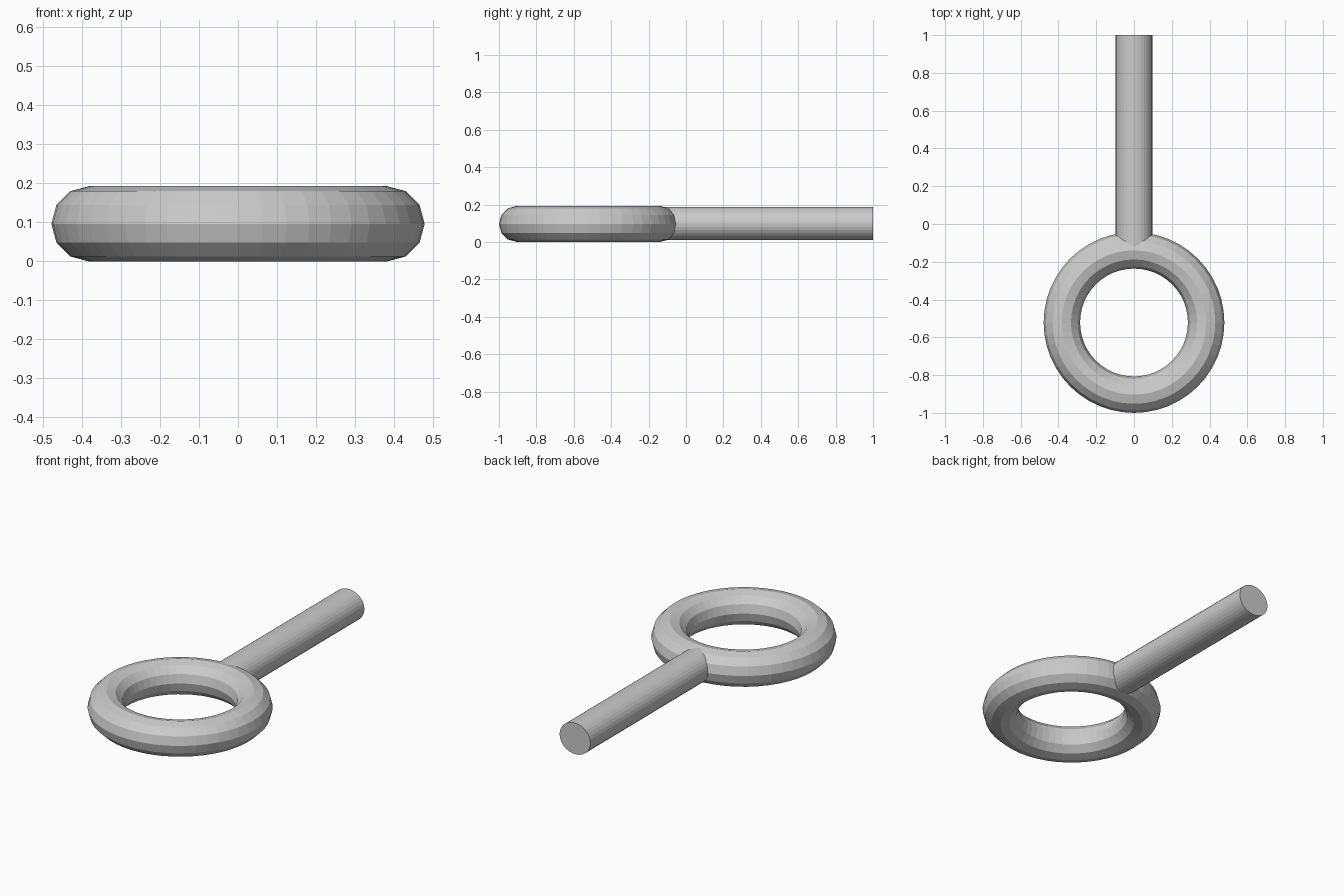
import bpy
from math import pi

if "Cube" in bpy.data.objects:
    bpy.data.objects.remove(bpy.data.objects["Cube"])

# Ring lying flat, faceted
bpy.ops.mesh.primitive_torus_add(
    major_radius=0.382, minor_radius=0.0965,
    major_segments=48, minor_segments=12,
    location=(0, -0.5215, 0.0965))
ring = bpy.context.object
ring.name = "ring"
bpy.ops.object.shade_flat()

# Straight shank, slightly flattened, its inner end buried in the ring
inner_y, outer_y = -0.14, 1.0
bpy.ops.mesh.primitive_cylinder_add(
    vertices=32, radius=1, depth=outer_y - inner_y,
    location=(0, (inner_y + outer_y) / 2, 0.0985),
    rotation=(pi / 2, 0, 0))
shank = bpy.context.object
shank.name = "shank"
shank.scale = (0.097, 0.089, 1)
bpy.ops.object.transform_apply(location=False, rotation=True, scale=True)
bpy.ops.object.shade_flat()
